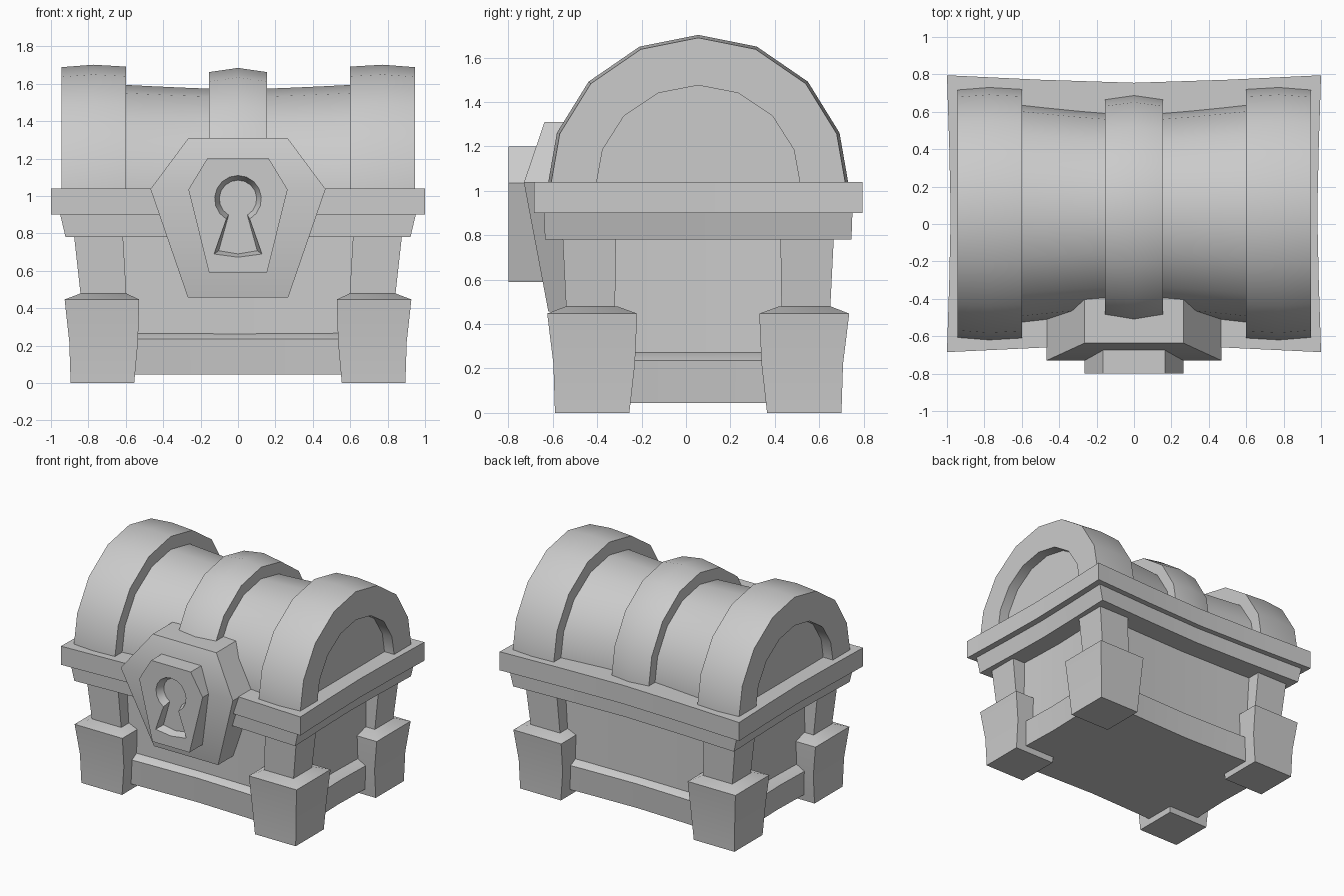
import bpy, bmesh, math

old = bpy.data.objects.get("Cube")
if old:
    bpy.data.objects.remove(old, do_unlink=True)

grey = bpy.data.materials.new("plain grey")
grey.use_nodes = True
grey.diffuse_color = (0.6, 0.6, 0.6, 1)
grey.node_tree.nodes["Principled BSDF"].inputs["Base Color"].default_value = (0.6, 0.6, 0.6, 1)

CY = 0.055      # middle of the chest in y
RIM_TOP = 1.04


def loft(name, rings, split=None):
    """Skin a list of equal rings, close both ends, shade smooth by angle."""
    bm = bmesh.new()
    loops = [[bm.verts.new(p) for p in ring] for ring in rings]
    n = len(loops[0])
    for a, b in zip(loops, loops[1:]):
        for i in range(n):
            j = (i + 1) % n
            bm.faces.new((a[i], a[j], b[j], b[i]))
    bm.faces.new(loops[0])
    bm.faces.new(loops[-1])
    if split:
        bmesh.ops.connect_verts(bm, verts=[loops[0][i] for i in split])
    bmesh.ops.recalc_face_normals(bm, faces=bm.faces)
    mesh = bpy.data.meshes.new(name)
    bm.to_mesh(mesh)
    bm.free()
    mesh.materials.append(grey)
    obj = bpy.data.objects.new(name, mesh)
    bpy.context.collection.objects.link(obj)
    bpy.ops.object.select_all(action='DESELECT')
    obj.select_set(True)
    bpy.context.view_layer.objects.active = obj
    bpy.ops.object.shade_smooth_by_angle(angle=math.radians(35))
    return obj


def bowed_ring(hx, hy, bx, by, z, steps=4):
    """Rectangle whose sides bend inward by bx and by at their middles."""
    ts = [-1 + 2 * i / steps for i in range(steps)]
    bow = lambda t: 1 - abs(t) ** 1.3
    half = [(hx * t, -hy + by * bow(t)) for t in ts]
    half += [(hx - bx * bow(t), hy * t) for t in ts]
    return [(s * x, CY + s * y, z) for s in (1, -1) for x, y in half]


def arch_ring(x, half, height):
    """Faceted arch standing on the rim, with its feet sunk into it."""
    angles = [0, 19.5, 43, 67, 90, 113, 137, 160.5, 180]
    pts = [(math.cos(math.radians(a)), math.sin(math.radians(a))) for a in angles]
    ring = [(x, CY + half * c, RIM_TOP + height * s) for c, s in pts]
    return [(x, CY + half, RIM_TOP - 0.04)] + ring + [(x, CY - half, RIM_TOP - 0.04)]


# Body, base trim and the two rims
loft("body", [bowed_ring(0.775, 0.51, 0.02, 0.02, z) for z in (0.1, 0.85)])
loft("base_trim", [bowed_ring(0.82, 0.555, 0.02, 0.03, 0.045),
                   bowed_ring(0.84, 0.57, 0.02, 0.03, 0.235),
                   bowed_ring(0.76, 0.49, 0.02, 0.03, 0.28)])
loft("lower_rim", [bowed_ring(0.922, 0.69, 0.02, 0.035, 0.78),
                   bowed_ring(0.955, 0.695, 0.02, 0.035, 0.92)])
loft("upper_rim", [bowed_ring(1.0, 0.74, 0.02, 0.04, z) for z in (0.90, RIM_TOP)])

# Corner legs: a slim post standing in a flared boot
POST = [(0.44, 0.595, 0.838, 0.375, 0.593), (0.82, 0.617, 0.88, 0.37, 0.612)]
BOOT = [(0.0, 0.555, 0.895, 0.31, 0.645), (0.22, 0.535, 0.902, 0.285, 0.652),
        (0.447, 0.528, 0.927, 0.275, 0.68), (0.478, 0.595, 0.845, 0.36, 0.6)]
for sx, side in ((1, "left"), (-1, "right")):
    for sy, end in ((-1, "front"), (1, "back")):
        for part, levels in (("post", POST), ("boot", BOOT)):
            loft(f"{end}_{side}_{part}",
                 [[(sx * x, CY + sy * y, z) for x, y in ((xi, yi), (xo, yi), (xo, yo), (xi, yo))]
                  for z, xi, xo, yi, yo in levels])

# Lid barrel, pinched toward the middle
barrel = []
for i in range(-4, 5):
    t = i / 4
    pinch = 1 - abs(t) ** 1.3
    barrel.append(arch_ring(0.62 * t, 0.582 - 0.055 * pinch, 0.555 - 0.025 * pinch))
loft("lid_barrel", barrel)

# Lid bands; the end bands have a recessed arch on the outside
loft("middle_band", [arch_ring(x, 0.632 * s, 0.645 * s)
                     for x, s in ((-0.155, 0.965), (0, 1), (0.155, 0.965))])
for sx, side in ((1, "left"), (-1, "right")):
    rings = [arch_ring(sx * x, 0.675 * s, 0.662 * s)
             for x, s in ((0.6, 0.985), (0.775, 1), (0.945, 0.98))]
    rings += [arch_ring(sx * x, 0.457, 0.435) for x in (0.945, 0.865)]
    loft(f"{side}_end_band", rings)


# Lock: a bent six-sided backing and a flat raised plate
def hexagon(top, middle, bottom):
    """Each argument is (half width, y, z)."""
    rows = [(-1, top), (1, top), (1, middle), (1, bottom), (-1, bottom), (-1, middle)]
    return [(s * w, y, z) for s, (w, y, z) in rows]


loft("lock_backing", [hexagon((0.265, -0.637, 1.31), (0.468, -0.73, 1.037), (0.268, -0.62, 0.457)),
                      hexagon((0.265, -0.35, 1.31), (0.468, -0.35, 1.037), (0.268, -0.35, 0.457))],
     split=(2, 5))
plate = loft("lock_plate", [hexagon((0.165, y, 1.2), (0.265, y, 1.035), (0.155, y, 0.59))
                            for y in (-0.8, -0.6)])


# Keyhole: tapered recess cut into the plate
def keyhole_ring(y, shrink):
    r = 0.125 - shrink
    ring = []
    for i in range(15):
        a = math.radians(-60 + 300 * i / 14)
        ring.append((r * math.cos(a), y, 0.985 + r * math.sin(a)))
    w = 0.128 - shrink
    return ring + [(-w, y, 0.69 + shrink * 0.7), (0, y, 0.673 + shrink * 0.7),
                   (w, y, 0.69 + shrink * 0.7)]


cutter = loft("keyhole_cutter", [keyhole_ring(-0.82, -0.008), keyhole_ring(-0.8, 0),
                                 keyhole_ring(-0.742, 0.025)])
cutter.hide_render = True
cut = plate.modifiers.new("keyhole", 'BOOLEAN')
cut.operation = 'DIFFERENCE'
cut.solver = 'EXACT'
cut.object = cutter
bpy.ops.object.select_all(action='DESELECT')
plate.select_set(True)
bpy.context.view_layer.objects.active = plate
bpy.ops.object.modifier_apply(modifier=cut.name)
bpy.data.objects.remove(cutter, do_unlink=True)
bpy.ops.object.shade_smooth_by_angle(angle=math.radians(35))
